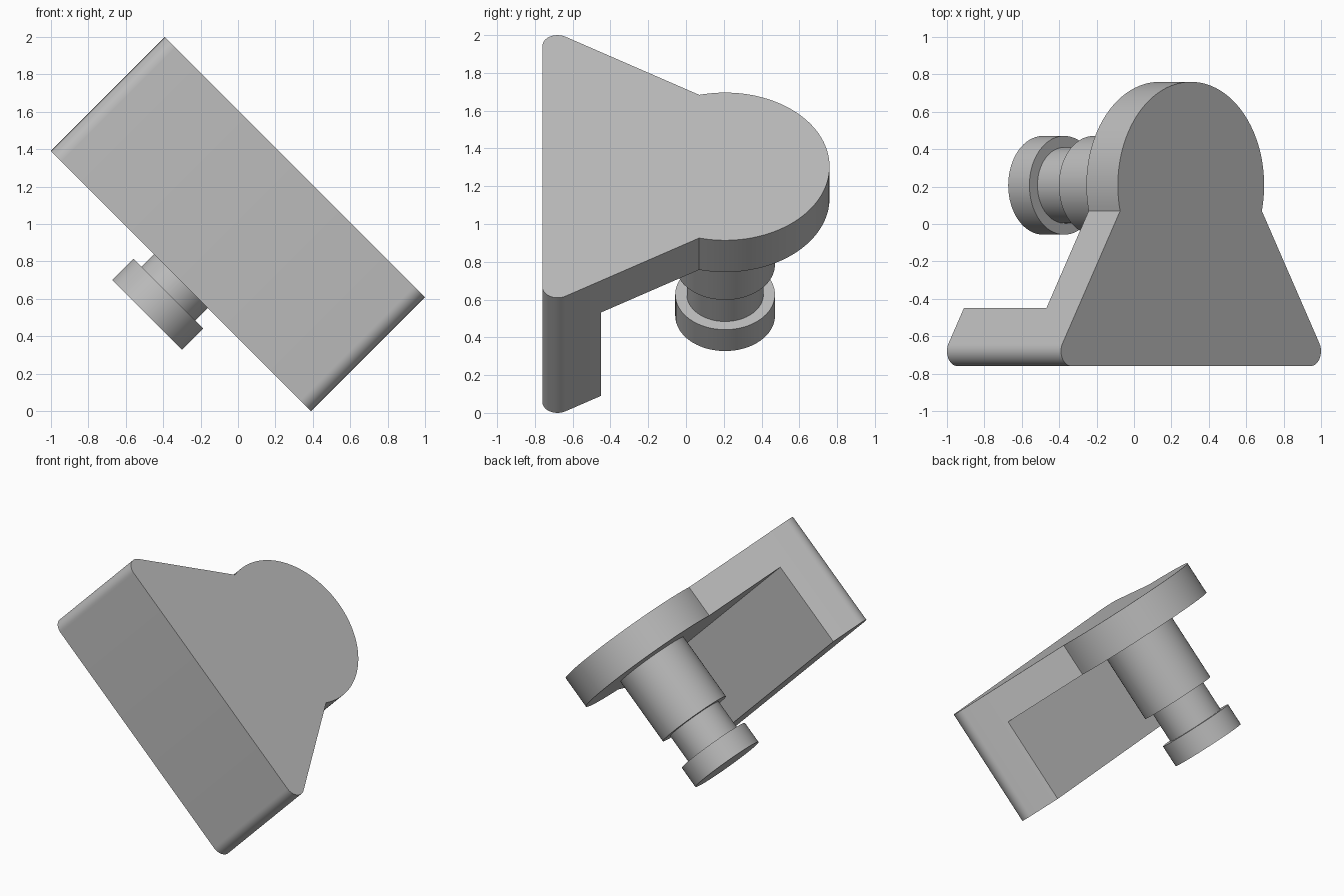
import bpy
import bmesh
from math import cos, sin, pi, asin, atan2, hypot, acos, radians
from mathutils import Matrix

if "Cube" in bpy.data.objects:
    bpy.data.objects.remove(bpy.data.objects["Cube"], do_unlink=True)

grey = bpy.data.materials.new("plain grey")
grey.use_nodes = True
colour = (0.5, 0.5, 0.5, 1)
grey.diffuse_color = colour
grey.node_tree.nodes["Principled BSDF"].inputs["Base Color"].default_value = colour

# Everything is built level, then tilted 45 degrees about the y axis
TILT = Matrix.Translation((-0.5, 0, 0.5)) @ Matrix.Rotation(radians(45), 4, "Y")
TOP, UNDER, FOOT = 1.138, 0.9, 0.276    # plate top, plate underside, wall end
HEAD_Y, HEAD_R = 0.207, 0.553           # round end of the plate
CORNER_R, HALF, FRONT = 0.08, 0.983, -0.76
NECK_Y, WALL_Y = 0.07, -0.45            # head junction, back of the wall


def finish(bm, name):
    bmesh.ops.recalc_face_normals(bm, faces=bm.faces)
    mesh = bpy.data.meshes.new(name)
    bm.to_mesh(mesh)
    bm.free()
    obj = bpy.data.objects.new(name, mesh)
    bpy.context.collection.objects.link(obj)
    mesh.materials.append(grey)
    obj.matrix_world = TILT
    bpy.ops.object.select_all(action="DESELECT")
    obj.select_set(True)
    bpy.context.view_layer.objects.active = obj
    bpy.ops.object.shade_smooth_by_angle(angle=radians(30))


def arc(cx, cy, r, start, end, steps):
    angles = [start + (end - start) * i / steps for i in range(steps + 1)]
    return [(cx + r * cos(a), cy + r * sin(a)) for a in angles]


# Outline: rounded front corners, straight sloping sides, round head
head_start = asin((NECK_Y - HEAD_Y) / HEAD_R)
head = arc(0, HEAD_Y, HEAD_R, head_start, pi - head_start, 72)
cx, cy = HALF - CORNER_R, FRONT + CORNER_R
dx, dy = head[0][0] - cx, head[0][1] - cy
tangent = atan2(dy, dx) - acos(CORNER_R / hypot(dx, dy))
corner = arc(cx, cy, CORNER_R, -pi / 2, tangent, 12)
tx, ty = corner[-1]
t = (WALL_Y - ty) / (NECK_Y - ty)
side = (tx + (head[0][0] - tx) * t, WALL_Y)
right_half = corner + [side]
left_half = [(-x, y) for x, y in reversed(right_half)]

# Bracket: full outline for the plate, front strip extended down as the wall
bm = bmesh.new()
low = [bm.verts.new((x, y, TOP)) for x, y in right_half + left_half]
high = [bm.verts.new((x, y, TOP)) for x, y in head]
n = len(right_half)
front_face = bm.faces.new(low)
back_face = bm.faces.new([low[n - 1]] + high + [low[n]])


def extrude(faces, depth, keep):
    result = bmesh.ops.extrude_face_region(bm, geom=faces, use_keep_orig=keep)["geom"]
    verts = [g for g in result if isinstance(g, bmesh.types.BMVert)]
    bmesh.ops.translate(bm, verts=verts, vec=(0, 0, -depth))
    return [g for g in result if isinstance(g, bmesh.types.BMFace)]


under = extrude([front_face, back_face], TOP - UNDER, True)
strip = min(under, key=lambda f: f.calc_center_median().y)
wall_end = extrude([strip], UNDER - FOOT, False)
finish(bm, "bracket_plate_and_wall")

# Stepped pin: thick shaft, narrow neck and end flange, turned on one axis
bm = bmesh.new()
BIG, SMALL = 0.264, 0.203
profile = [(0, 0.02), (BIG, 0.02), (BIG, 0.18), (SMALL, 0.18),
           (SMALL, 0.403), (BIG, 0.403), (BIG, UNDER + 0.01)]
points = [bm.verts.new((r, HEAD_Y, z)) for r, z in profile]
edges = [bm.edges.new(pair) for pair in zip(points, points[1:])]
for v in points:
    v.co.y = 0
bmesh.ops.spin(bm, geom=points + edges, cent=(0, 0, 0), axis=(0, 0, 1),
               angle=2 * pi, steps=64, use_merge=True)
bmesh.ops.remove_doubles(bm, verts=bm.verts, dist=0.0005)
bmesh.ops.translate(bm, verts=bm.verts, vec=(0, HEAD_Y, 0))
finish(bm, "stepped_pin")
